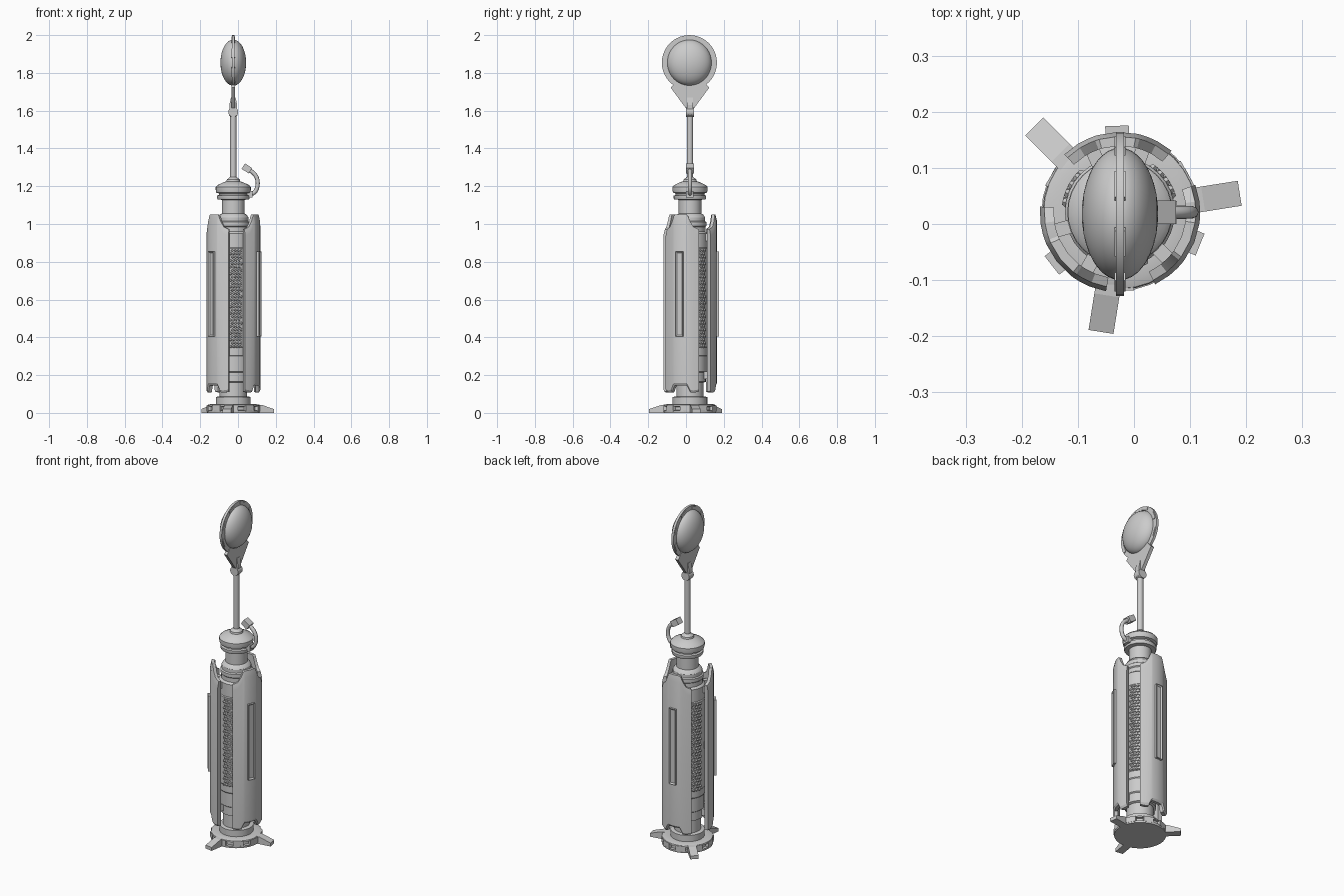
import bpy, bmesh, math
from mathutils import Vector, Matrix

if "Cube" in bpy.data.objects:
    bpy.data.objects.remove(bpy.data.objects["Cube"])

CX, CY = -0.025, 0.021           # main axis of the device
AXIS = Matrix.Translation((CX, CY, 0))
PANELS = (92, 218, 338)          # angles of the shell panels
GAPS = (36, 153, 279)            # angles of the openings between them
LEGS = (9, 135, 261)


def finish(name, bm, smooth=30):
    bmesh.ops.recalc_face_normals(bm, faces=bm.faces)
    me = bpy.data.meshes.new(name)
    bm.to_mesh(me)
    bm.free()
    ob = bpy.data.objects.new(name, me)
    bpy.context.collection.objects.link(ob)
    if smooth:
        bpy.ops.object.select_all(action='DESELECT')
        ob.select_set(True)
        bpy.context.view_layer.objects.active = ob
        bpy.ops.object.shade_smooth_by_angle(angle=math.radians(smooth))
    return ob


def lathe(name, profile, seg=32):
    """Revolve (radius, z) points around the main axis, closing both ends."""
    bm = bmesh.new()
    rings = [[bm.verts.new(AXIS @ Vector((r * math.cos(a), r * math.sin(a), z)))
              for a in (2 * math.pi * i / seg for i in range(seg))] for r, z in profile]
    for lo, hi in zip(rings, rings[1:]):
        for i in range(seg):
            j = (i + 1) % seg
            bm.faces.new((lo[i], lo[j], hi[j], hi[i]))
    bm.faces.new(rings[0])
    bm.faces.new(rings[-1])
    return finish(name, bm)


def spin(deg):
    return AXIS @ Matrix.Rotation(math.radians(deg), 4, 'Z')


def box(bm, size, mat):
    """Add a box; returns its new faces."""
    vs = bmesh.ops.create_cube(bm, size=1, matrix=mat @ Matrix.Diagonal((*size, 1)))['verts']
    return {f for v in vs for f in v.link_faces}


def prism(bm, pts, thick, mat):
    """Extrude a 2D outline lying in the local XZ plane along local Y."""
    a, b = ([bm.verts.new(mat @ Vector((x, y, z))) for x, z in pts] for y in (-thick / 2, thick / 2))
    bm.faces.new(a)
    bm.faces.new(b)
    for i in range(len(pts)):
        j = (i + 1) % len(pts)
        bm.faces.new((a[i], a[j], b[j], b[i]))


# Base disc with a grooved edge, spacer blocks and three tapered feet
lathe('base_disc', [(.138, 0), (.14, .012), (.126, .014), (.126, .032), (.138, .034),
                    (.136, .042), (.12, .047), (.092, .047), (.092, .084), (.074, .088)])
bm = bmesh.new()
for i in range(9):
    box(bm, (.03, .055, .032), spin(29 + i * 40) @ Matrix.Translation((.124, 0, .024)))
finish('base_blocks', bm, 0)
bm = bmesh.new()
for a in LEGS:
    prism(bm, [(.08, 0), (.216, 0), (.216, .02), (.15, .042), (.08, .048)], .045, spin(a))
finish('feet', bm, 0)

# Inner core, neck and cap
lathe('core', [(.072, .08), (.072, .16), (.084, .165), (.084, .215), (.09, .22), (.09, .3),
               (.094, .305), (.094, .345), (.098, .35), (.098, .87), (.094, .875), (.094, .95),
               (.082, .96), (.082, .985), (.087, .99), (.087, 1.01), (.08, 1.015), (.08, 1.035),
               (.07, 1.05), (.06, 1.055), (.06, 1.14)])
lathe('cap', [(.06, 1.128), (.083, 1.13), (.086, 1.136), (.086, 1.15), (.076, 1.154), (.076, 1.162),
              (.09, 1.166), (.093, 1.18), (.093, 1.196), (.084, 1.206), (.05, 1.222),
              (.036, 1.226), (.034, 1.236), (.022, 1.245), (.018, 1.25)])

# Raised diamond grille in each opening
bm = bmesh.new()
for a in GAPS:
    for row in range(30):
        for col in range(4):
            ang = a + (col - 1.5) * 9.6 + (2.4 if row % 2 else -2.4)
            m = spin(ang) @ Matrix.Translation((.1, 0, .352 + row * .0175)) @ Matrix.Rotation(math.pi / 2, 4, 'Y')
            bmesh.ops.create_cone(bm, cap_ends=True, segments=4, radius1=.0095, radius2=.005,
                                  depth=.008, matrix=m)
finish('grille', bm, 0)

# Curved shell panels: raised middle at the top, notch at the bottom
top = {0: 1.05, 14: 1.05, 17: 1.045, 22: 1.015, 30: .985, 42: .972}
bottom = {0: .145, 14: .145, 17: .135, 22: .11, 30: .107, 42: .112}
us = sorted({s * k for k in top for s in (-1, 1)})
for n, a in enumerate(PANELS):
    bm = bmesh.new()
    cols = []
    for u in us:
        zt, zb, m = top[abs(u)], bottom[abs(u)], spin(a + u)
        cols.append([bm.verts.new(m @ Vector((r, 0, z))) for r, z in
                     ((.136, zb), (.143, zb + .012), (.143, zt - .035), (.135, zt), (.118, zt), (.118, zb))])
    for p, q in zip(cols, cols[1:]):
        for i in range(6):
            j = (i + 1) % 6
            bm.faces.new((p[i], p[j], q[j], q[i]))
    bm.faces.new(cols[0])
    bm.faces.new(cols[-1])
    finish(f'shell_panel_{n + 1}', bm, 25)

# Raised frames on the panels and the braces behind them
frames, braces = bmesh.new(), bmesh.new()
for a in PANELS:
    m = spin(a)
    faces = box(frames, (.02, .042, .45), m @ Matrix.Translation((.144, 0, .63)))
    out = m.to_3x3() @ Vector((1, 0, 0))
    frames.normal_update()
    face = max(faces, key=lambda f: f.calc_center_median().dot(out))
    bmesh.ops.inset_region(frames, faces=[face], thickness=.011)
    bmesh.ops.translate(frames, verts=face.verts, vec=out * -.007)
    for z in (.2, .6, .93):
        for s in (-22, 22):
            box(braces, (.045, .025, .04), spin(a + s) @ Matrix.Translation((.102, 0, z)))
finish('panel_frames', frames, 0)
finish('panel_braces', braces, 0)

# Mast with a joint at the top
lathe('mast', [(.017, 1.24), (.017, 1.57), (.022, 1.574), (.022, 1.582), (.014, 1.586), (.012, 1.6)], 16)
bm = bmesh.new()
bmesh.ops.create_cone(bm, cap_ends=True, segments=20, radius1=.026, radius2=.026, depth=.044,
                      matrix=AXIS @ Matrix.Translation((0, 0, 1.593)) @ Matrix.Rotation(math.pi / 2, 4, 'X'))
finish('joint', bm)
bm = bmesh.new()
prism(bm, [(-.02, 1.595), (.02, 1.595), (.021, 1.63), (.012, 1.67), (-.012, 1.67), (-.021, 1.63)], .03, AXIS)
finish('joint_clamp', bm, 0)

# Wedge bracket carrying the head, lying in the YZ plane
bm = bmesh.new()
half = [(.016, 1.605), (.102, 1.722), (.06, 1.77)]
prism(bm, half + [(-y, z) for y, z in reversed(half)], .02, spin(90))
finish('head_bracket', bm, 0)

# Head: thin rim ring and a flattened lens body
HEAD = Matrix.Translation((CX, .018, 1.854)) @ Matrix.Rotation(math.pi / 2, 4, 'Y')
bm = bmesh.new()
prof = [(.112, -.007), (.146, -.007), (.146, .007), (.112, .007)]
rings = [[bm.verts.new(HEAD @ Vector((r * math.cos(t), r * math.sin(t), h))) for r, h in prof]
         for t in (2 * math.pi * i / 40 for i in range(40))]
for p, q in zip(rings, rings[1:] + rings[:1]):
    for i in range(4):
        j = (i + 1) % 4
        bm.faces.new((p[i], p[j], q[j], q[i]))
finish('head_rim', bm)
bm = bmesh.new()
bmesh.ops.create_uvsphere(bm, u_segments=40, v_segments=20, radius=1,
                          matrix=HEAD @ Matrix.Diagonal((.122, .118, .068, 1)))
finish('head_lens', bm, 40)
bm = bmesh.new()
for i in range(8):
    box(bm, (.016, .05, .02), HEAD @ Matrix.Rotation(math.radians(22.5 + i * 45), 4, 'Z')
        @ Matrix.Translation((.131, 0, 0)))
finish('rim_segments', bm, 0)

# Curved hose on the cap with a plug at its free end
cu = bpy.data.curves.new('hose', 'CURVE')
cu.dimensions = '3D'
cu.bevel_depth = .011
cu.bevel_resolution = 2
cu.use_fill_caps = True
sp = cu.splines.new('NURBS')
path = [(.045, 1.158), (.075, 1.155), (.1, 1.175), (.107, 1.22), (.097, 1.26), (.07, 1.28), (.055, 1.289)]
sp.points.add(len(path) - 1)
for p, (x, z) in zip(sp.points, path):
    p.co = (x, CY, z, 1)
sp.use_endpoint_u = True
sp.order_u = 4
bpy.context.collection.objects.link(bpy.data.objects.new('hose', cu))
bm = bmesh.new()
plug = Matrix.Translation((.047, CY, 1.294)) @ Matrix.Rotation(math.radians(33), 4, 'Y')
box(bm, (.045, .042, .034), plug)
box(bm, (.03, .04, .035), Matrix.Translation((.062, CY, 1.158)))
finish('hose_plug_and_socket', bm, 0)
